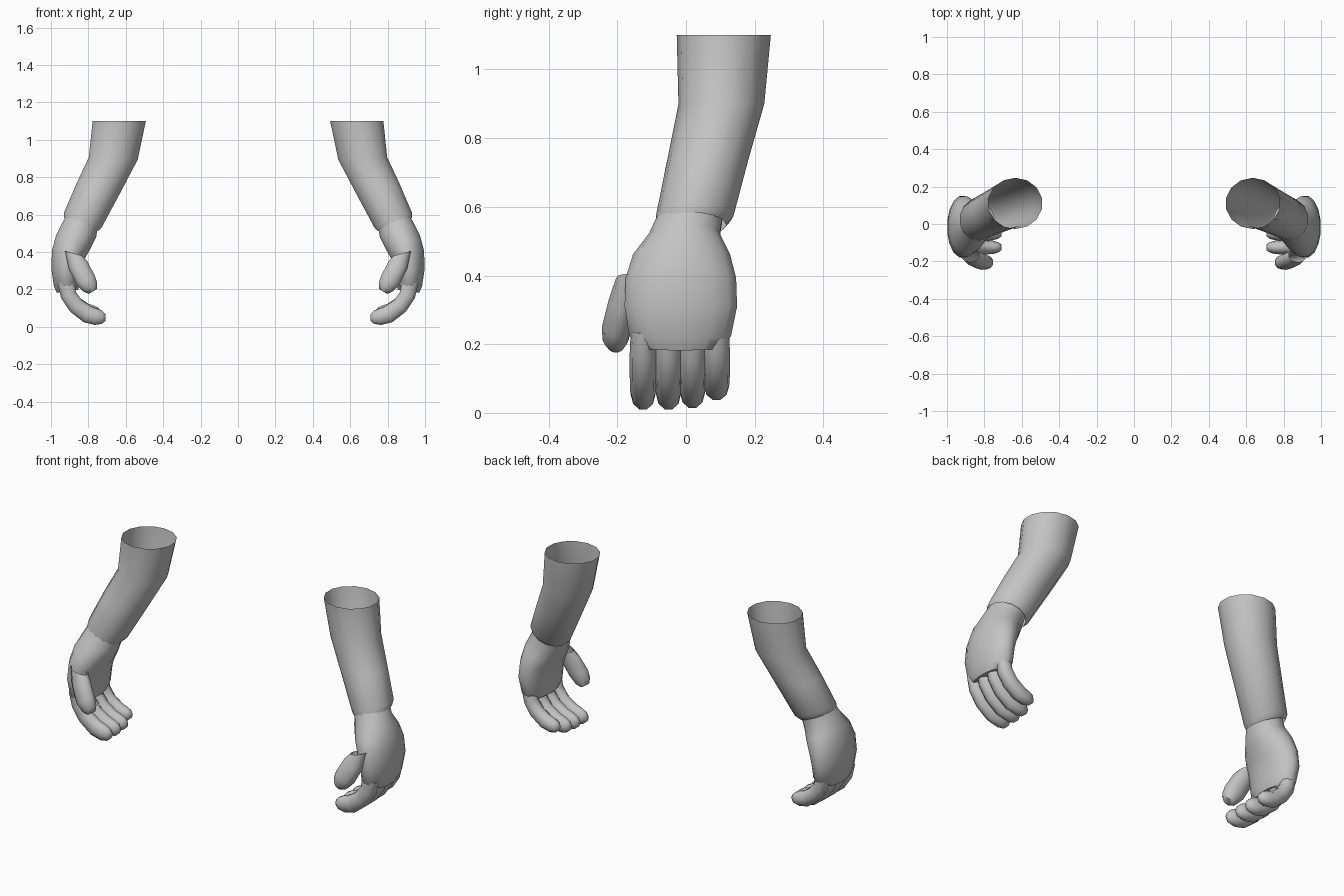
import bpy, bmesh, math
from mathutils import Vector

if "Cube" in bpy.data.objects:
    bpy.data.objects.remove(bpy.data.objects["Cube"])

grey = bpy.data.materials.new("plain_grey")
grey.diffuse_color = (0.55, 0.55, 0.55, 1.0)
grey.use_nodes = True
grey.node_tree.nodes["Principled BSDF"].inputs["Base Color"].default_value = grey.diffuse_color


def tube(name, rings, sides, cap_start=False, cap_end=True):
    """Skin rings of (x, y, z, half_width, half_depth[, tilt degrees]), mirrored in x."""
    bm = bmesh.new()
    loops = []
    for i, r in enumerate(rings):
        if len(r) > 5:
            t = math.radians(r[5])
        else:
            p, q = rings[max(i - 1, 0)], rings[min(i + 1, len(rings) - 1)]
            t = math.atan2(q[0] - p[0], p[2] - q[2])
        u = Vector((math.cos(t), 0, math.sin(t)))
        loop = []
        for k in range(sides):
            a = 2 * math.pi * (k + 0.5) / sides
            co = Vector(r[:3]) + u * (r[3] * math.cos(a))
            co.y += r[4] * math.sin(a)
            loop.append(bm.verts.new(co))
        loops.append(loop)
    for a, b in zip(loops, loops[1:]):
        for k in range(sides):
            n = (k + 1) % sides
            bm.faces.new((a[k], b[k], b[n], a[n]))
    if cap_start:
        bm.faces.new(loops[0])
    if cap_end:
        bm.faces.new(loops[-1])
    bmesh.ops.recalc_face_normals(bm, faces=bm.faces[:])
    mesh = bpy.data.meshes.new(name)
    bm.to_mesh(mesh)
    bm.free()
    mesh.materials.append(grey)
    ob = bpy.data.objects.new(name, mesh)
    bpy.context.collection.objects.link(ob)
    bpy.ops.object.select_all(action='DESELECT')
    ob.select_set(True)
    bpy.context.view_layer.objects.active = ob
    bpy.ops.object.shade_smooth_by_angle(angle=math.radians(58))
    ob.modifiers.new("other_side", 'MIRROR').use_mirror_merge = False
    return ob


# Forearm: open at the top, narrowing to a tilted cuff at the wrist
tube("forearm", [
    (0.635, 0.110, 1.100, 0.146, 0.137, 0),
    (0.667, 0.103, 0.900, 0.134, 0.125, 3),
    (0.750, 0.063, 0.735, 0.121, 0.118, 15),
    (0.829, 0.025, 0.572, 0.111, 0.113, 21),
    (0.838, 0.015, 0.548, 0.100, 0.102, 21),
], 14, cap_end=False)

# Hand: wrist swelling into a flattened palm
tube("palm", [
    (0.828, 0.015, 0.580, 0.090, 0.095, 21),
    (0.850, -0.005, 0.515, 0.100, 0.105, 22),
    (0.880, -0.013, 0.455, 0.101, 0.144, 20),
    (0.905, -0.015, 0.390, 0.093, 0.164, 12),
    (0.919, -0.015, 0.310, 0.081, 0.167, 2),
    (0.914, -0.017, 0.225, 0.072, 0.151, -6),
    (0.912, -0.017, 0.190, 0.058, 0.120, -8),
], 16, cap_start=True)

# Fingers: one curled profile, scaled about the knuckle
knuckle = (0.92, 0.24)
curl = [(0.920, 0.240, 0.048, 0.036), (0.906, 0.170, 0.045, 0.039),
        (0.866, 0.112, 0.046, 0.039), (0.803, 0.066, 0.049, 0.038),
        (0.757, 0.053, 0.046, 0.036), (0.726, 0.050, 0.036, 0.028),
        (0.708, 0.050, 0.018, 0.014)]
for name, y, s in (("index_finger", -0.125, 1.0), ("middle_finger", -0.051, 1.0),
                   ("ring_finger", 0.019, 0.98), ("little_finger", 0.089, 0.88)):
    tube(name, [(knuckle[0] + (x - knuckle[0]) * s, y,
                 knuckle[1] + (z - knuckle[1]) * s, a * s, b)
                for x, z, a, b in curl], 10, cap_start=True)

# Thumb: open where it meets the palm
tube("thumb", [
    (0.877, -0.168, 0.392, 0.052, 0.036, 15),
    (0.855, -0.184, 0.330, 0.056, 0.041),
    (0.814, -0.202, 0.250, 0.057, 0.043),
    (0.790, -0.205, 0.212, 0.046, 0.038),
    (0.776, -0.204, 0.189, 0.026, 0.022),
], 10)
